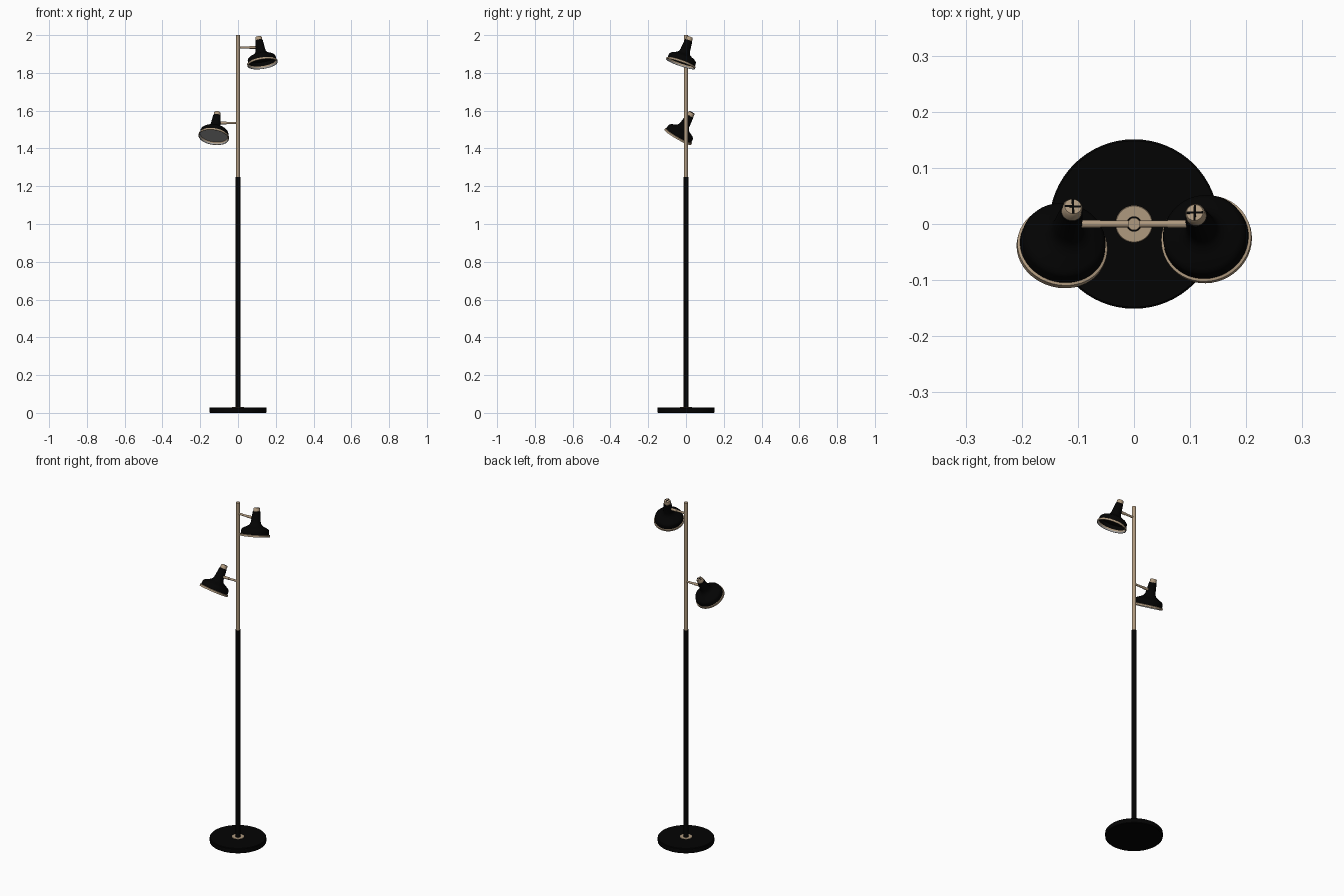
import bpy, bmesh, math
from mathutils import Vector

if "Cube" in bpy.data.objects:
    bpy.data.objects.remove(bpy.data.objects["Cube"])


def material(name, rgb):
    m = bpy.data.materials.new(name)
    m.diffuse_color = (*rgb, 1)
    m.use_nodes = True
    m.node_tree.nodes["Principled BSDF"].inputs["Base Color"].default_value = m.diffuse_color
    return m


BLACK = material("matt black", (0.001, 0.001, 0.001))
BRASS = material("warm brass", (0.43, 0.32, 0.21))
GREY = material("lens grey", (0.40, 0.40, 0.40))


def lathe(name, sections, origin=(0, 0, 0), axis=(0, 0, 1), sides=48):
    """Spin (material, [(radius, height), ...]) sections around an axis."""
    bm = bmesh.new()
    mats = []
    for mat, pts in sections:
        if mat not in mats:
            mats.append(mat)
        rings = []
        for r, h in pts:
            n = sides if r > 0 else 1
            rings.append([bm.verts.new((r * math.cos(2 * math.pi * i / sides),
                                        r * math.sin(2 * math.pi * i / sides), h))
                          for i in range(n)])
        for a, b in zip(rings, rings[1:]):
            for i in range(sides):
                j = (i + 1) % sides
                ids = [a[i % len(a)], a[j % len(a)], b[j % len(b)], b[i % len(b)]]
                f = bm.faces.new(list(dict.fromkeys(ids)))
                f.material_index = mats.index(mat)
    bmesh.ops.remove_doubles(bm, verts=bm.verts, dist=1e-5)
    bmesh.ops.recalc_face_normals(bm, faces=bm.faces)
    me = bpy.data.meshes.new(name)
    bm.to_mesh(me)
    bm.free()
    for m in mats:
        me.materials.append(m)
    ob = bpy.data.objects.new(name, me)
    bpy.context.collection.objects.link(ob)
    ob.location = origin
    ob.rotation_mode = 'QUATERNION'
    ob.rotation_quaternion = Vector((0, 0, 1)).rotation_difference(Vector(axis))
    bpy.ops.object.select_all(action='DESELECT')
    ob.select_set(True)
    bpy.context.view_layer.objects.active = ob
    bpy.ops.object.shade_smooth_by_angle(angle=math.radians(35))
    return ob


def rod(name, mat, radius, start, end, sides=16):
    d = Vector(end) - Vector(start)
    h = d.length
    return lathe(name, [(mat, [(0, 0), (radius, 0), (radius, h), (0, h)])],
                 start, d.normalized(), sides)


def vent_cross(name, parent, height):
    """Two thin dark slots on the cap of a lamp head."""
    for k in range(2):
        bpy.ops.mesh.primitive_cube_add(size=1)
        ob = bpy.context.object
        ob.name = f"{name}_{k + 1}"
        ob.scale = (0.029, 0.004, 0.001) if k == 0 else (0.004, 0.029, 0.001)
        ob.location = (0, 0, height)
        ob.data.materials.append(BLACK)
        ob.parent = parent


# Stand: round base, collar, lower and upper pole
lathe("base", [(BLACK, [(0, 0), (0.148, 0), (0.151, 0.003), (0.151, 0.026),
                        (0.148, 0.029), (0, 0.029)])], sides=64)
lathe("base_collar", [(BRASS, [(0, 0.028), (0.033, 0.028), (0.033, 0.030),
                               (0.032, 0.031), (0, 0.031)])])
rod("lower_pole", BLACK, 0.0138, (0, 0, 0.029), (0, 0, 1.25))
rod("upper_pole", BRASS, 0.0112, (0, 0, 1.24), (0, 0, 2.0))


def head_profile(inside):
    """Inside, pale inner lip, brass rim, shade with neck, brass cap."""
    return [
        inside,
        (BRASS, [(0.074, 0.014), (0.0755, 0.007)]),
        (GREY, [(0.0755, 0.007), (0.0775, 0)]),
        (BRASS, [(0.0775, 0), (0.081, 0), (0.081, 0.010), (0.0765, 0.012)]),
        (BLACK, [(0.0765, 0.012), (0.075, 0.030), (0.073, 0.036), (0.066, 0.042),
                 (0.046, 0.052), (0.034, 0.060), (0.028, 0.070), (0.026, 0.080),
                 (0.020, 0.133), (0.018, 0.133)]),
        (BRASS, [(0.018, 0.133), (0.0175, 0.149), (0.015, 0.153), (0, 0.153)]),
    ]


# Open dark inside for the upper lamp, grey lens for the lower lamp
HOLLOW = (BLACK, [(0, 0.050), (0.040, 0.048), (0.070, 0.034), (0.074, 0.014)])
LENS = (GREY, [(0, 0.014), (0.074, 0.014)])

# Each lamp: side, arm height, rim centre, direction of the head axis, inside
LAMPS = [
    ("upper", 1, 1.935, (0.130, -0.029, 1.847), (-0.022, 0.050, 0.145), HOLLOW),
    ("lower", -1, 1.535, (-0.129, -0.044, 1.459), (0.018, 0.067, 0.117), LENS),
]
for label, side, z, rim, axis, inside in LAMPS:
    head = lathe(label + "_lamp_head", head_profile(inside), rim, Vector(axis).normalized())
    vent_cross(label + "_cap_slot", head, 0.153)
    rod(label + "_arm", BRASS, 0.006, (0, 0, z), (side * 0.105, 0, z))
    rod(label + "_arm_joint", BRASS, 0.0075, (side * 0.06, 0, z), (side * 0.098, 0, z))
